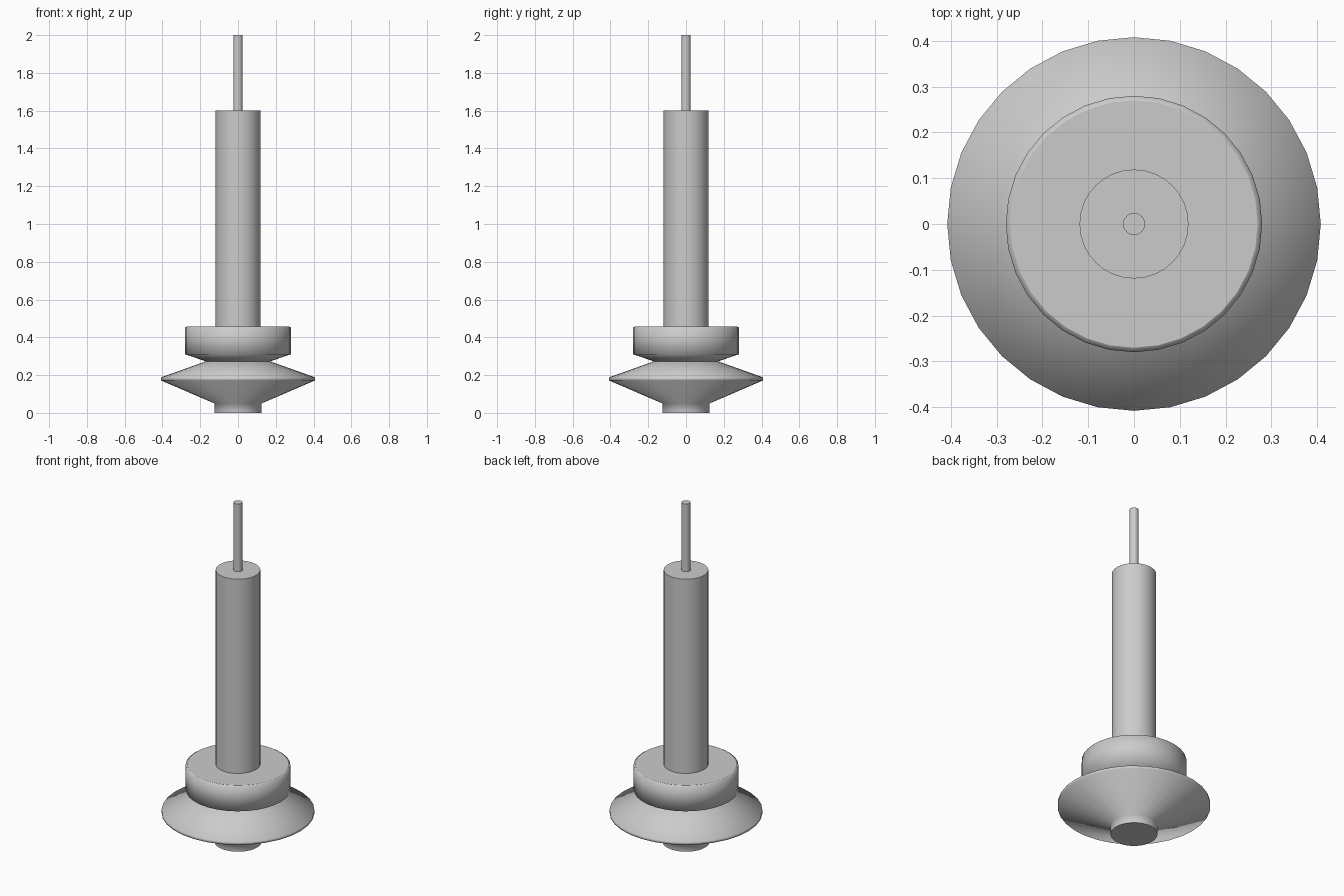
import bpy, math

if "Cube" in bpy.data.objects:
    bpy.data.objects.remove(bpy.data.objects["Cube"])

SIDES = 32


def lathe(name, profile, angle):
    """Revolve (radius, z) points round the z axis and cap both ends."""
    verts = []
    for r, z in profile:
        for i in range(SIDES):
            a = 2 * math.pi * i / SIDES
            verts.append((r * math.cos(a), r * math.sin(a), z))
    faces = [tuple(reversed(range(SIDES)))]
    for k in range(len(profile) - 1):
        for i in range(SIDES):
            j = (i + 1) % SIDES
            faces.append((k * SIDES + i, k * SIDES + j,
                          (k + 1) * SIDES + j, (k + 1) * SIDES + i))
    top = (len(profile) - 1) * SIDES
    faces.append(tuple(range(top, top + SIDES)))
    mesh = bpy.data.meshes.new(name)
    mesh.from_pydata(verts, [], faces)
    obj = bpy.data.objects.new(name, mesh)
    bpy.context.collection.objects.link(obj)
    bpy.ops.object.select_all(action='DESELECT')
    obj.select_set(True)
    bpy.context.view_layer.objects.active = obj
    bpy.ops.object.shade_smooth_by_angle(angle=math.radians(angle))
    # keep the end caps flat
    for p in mesh.polygons:
        if len(p.vertices) == SIDES:
            p.use_smooth = False
    return obj


# Holder: foot, drip dish, waist and cup in one turned profile
lathe("candle_holder", [
    (0.125, 0.0), (0.125, 0.05),
    (0.408, 0.172), (0.408, 0.188),
    (0.17, 0.273),
    (0.28, 0.31), (0.28, 0.452), (0.27, 0.458),
], 80)

# Candle body
lathe("candle", [(0.119, 0.45), (0.119, 1.602)], 40)

# Wick
lathe("wick", [(0.024, 1.595), (0.024, 2.0)], 40)
